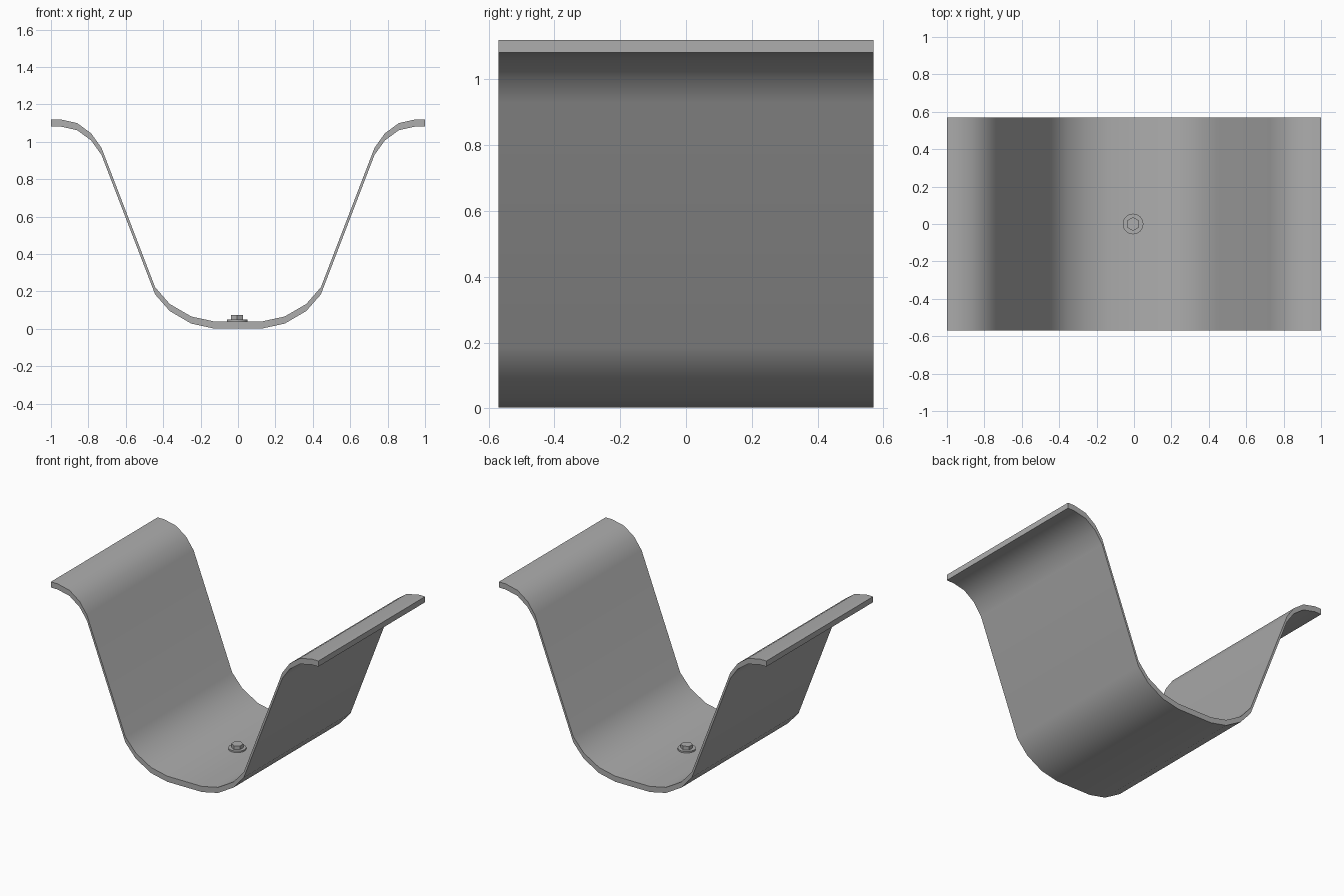
import bpy
import bmesh
import math

cube = bpy.data.objects.get("Cube")
if cube:
    bpy.data.objects.remove(cube, do_unlink=True)

HALF_DEPTH = 0.57
THICKNESS = 0.038


def make_material(name, value):
    mat = bpy.data.materials.new(name)
    mat.use_nodes = True
    colour = (value, value, value, 1)
    mat.diffuse_color = colour
    mat.node_tree.nodes["Principled BSDF"].inputs["Base Color"].default_value = colour
    return mat


def smooth(obj):
    bpy.ops.object.select_all(action="DESELECT")
    obj.select_set(True)
    bpy.context.view_layer.objects.active = obj
    bpy.ops.object.shade_smooth_by_angle(angle=math.radians(35))


def prism(name, sides, radius, bottom, top, mat, turn=0):
    bpy.ops.mesh.primitive_cylinder_add(
        vertices=sides, radius=radius, depth=top - bottom,
        location=(-0.005, 0, (top + bottom) / 2), rotation=(0, 0, turn))
    obj = bpy.context.object
    obj.name = name
    obj.data.materials.append(mat)
    smooth(obj)
    return obj


steel = make_material("grey steel", 0.42)

# Bent sheet: half of the upper profile, mirrored, then dropped by the thickness
half = [(0.13, 0.04), (0.25, 0.066), (0.365, 0.133), (0.443, 0.222),
        (0.73, 0.968), (0.785, 1.045), (0.86, 1.1), (0.95, 1.12), (1, 1.12)]
upper = [(-x, z) for x, z in reversed(half)] + half
lower = [(x, z - THICKNESS) for x, z in upper]
lower = [(x, max(z, 0)) for x, z in lower]

bm = bmesh.new()


def row(points, y):
    return [bm.verts.new((x, y, z)) for x, z in points]


uf, ub = row(upper, -HALF_DEPTH), row(upper, HALF_DEPTH)
lf, lb = row(lower, -HALF_DEPTH), row(lower, HALF_DEPTH)
for i in range(len(upper) - 1):
    j = i + 1
    for a, b in ((uf, ub), (ub, lb), (lb, lf), (lf, uf)):
        bm.faces.new((a[i], a[j], b[j], b[i]))
for end in (0, -1):
    bm.faces.new((uf[end], ub[end], lb[end], lf[end]))
bmesh.ops.recalc_face_normals(bm, faces=bm.faces)
mesh = bpy.data.meshes.new("bent_sheet")
bm.to_mesh(mesh)
bm.free()
sheet = bpy.data.objects.new("bent_sheet", mesh)
bpy.context.collection.objects.link(sheet)
mesh.materials.append(steel)
smooth(sheet)

# Bolt in the trough
prism("bolt_washer", 32, 0.055, 0.03, 0.05, steel)
prism("bolt_head", 6, 0.037, 0.045, 0.075, steel)
